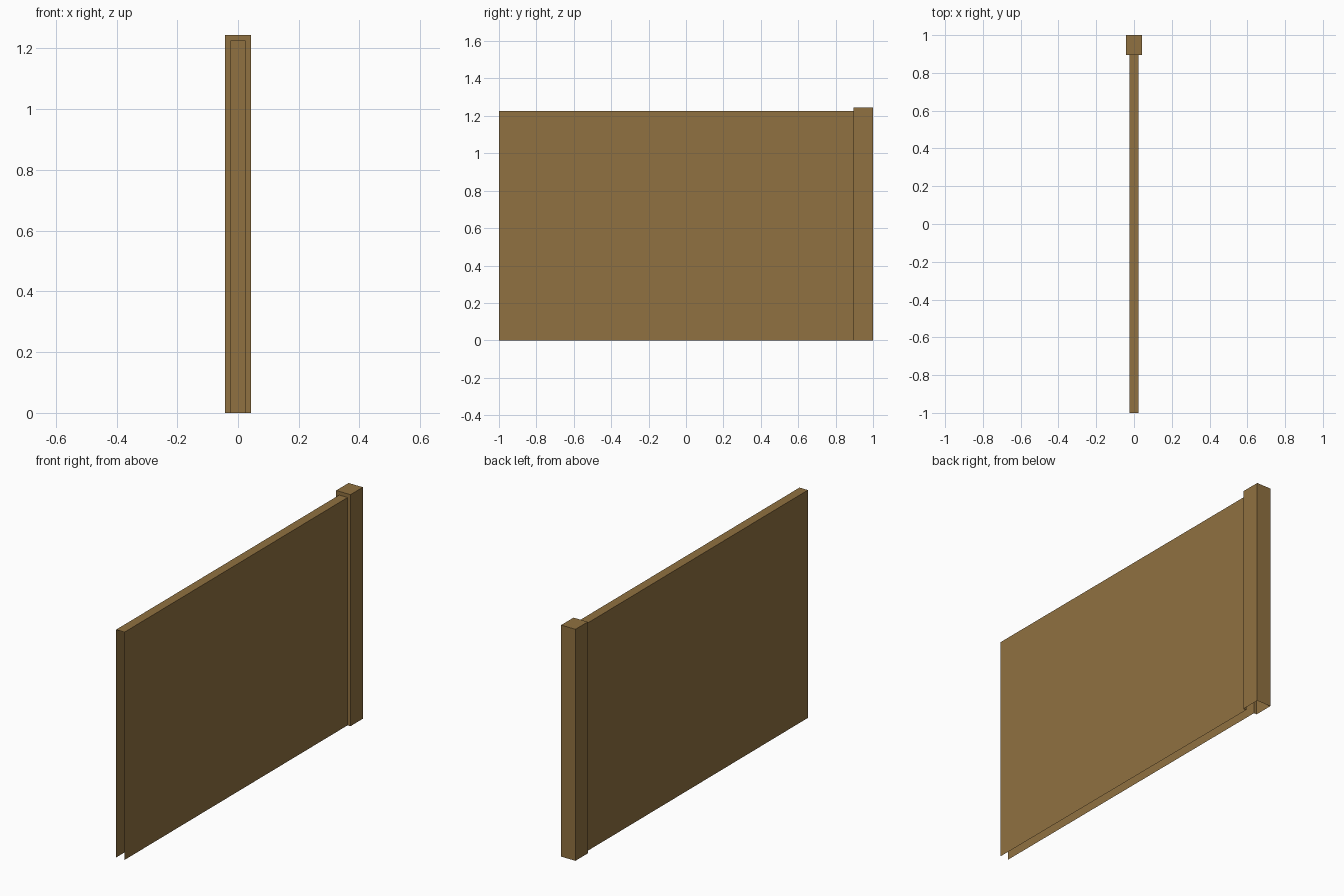
import bpy
import bmesh

if "Cube" in bpy.data.objects:
    bpy.data.objects.remove(bpy.data.objects["Cube"])

PANEL_HALF, PANEL_TOP = 0.025, 1.225
POST_HALF, POST_TOP = 0.0425, 1.245
FRONT, JOINT, BACK = -1.0, 0.895, 1.0

wood = bpy.data.materials.new("brown wood")
wood.diffuse_color = (0.28, 0.166, 0.052, 1.0)
wood.use_nodes = True
wood.node_tree.nodes["Principled BSDF"].inputs["Base Color"].default_value = wood.diffuse_color


def arch(h, top):
    """Outline of an upside-down U, open at the ground."""
    return [(-h, 0.0), (-h, top), (h, top), (h, 0.0)]


def shell(name, h, top, y0, y1, cap_back=False, hole=None):
    """Open-bottomed shell swept along y, with optional end walls."""
    bm = bmesh.new()

    def ring(outline, y):
        return [bm.verts.new((x, y, z)) for x, z in outline]

    def bridge(a, b):
        for i in range(3):
            bm.faces.new((a[i], b[i], b[i + 1], a[i + 1]))

    front = ring(arch(h, top), y0)
    back = ring(arch(h, top), y1)
    bridge(front, back)
    if cap_back:
        bm.faces.new((back[0], back[3], back[2], back[1]))
    if hole:
        bridge(ring(arch(*hole), y0), front)
    bmesh.ops.remove_doubles(bm, verts=bm.verts, dist=1e-5)
    bm.normal_update()
    # turn every face outward from the core of the shell
    for f in bm.faces:
        c = f.calc_center_median()
        n = f.normal
        if abs(n.y) > 0.5:
            out = n.y * (c.y - (y0 + y1) / 2)
        else:
            out = n.x * c.x + max(n.z, -1) * (1 if abs(n.z) > 0.5 else 0)
        if out < 0:
            f.normal_flip()
    mesh = bpy.data.meshes.new(name)
    bm.to_mesh(mesh)
    bm.free()
    mesh.materials.append(wood)
    obj = bpy.data.objects.new(name, mesh)
    bpy.context.collection.objects.link(obj)
    return obj


# long thin panel, open at the free end and at the ground
shell("fence_panel", PANEL_HALF, PANEL_TOP, FRONT, JOINT)

# end post, with its front wall fitted round the panel
shell("end_post", POST_HALF, POST_TOP, JOINT, BACK,
      cap_back=True, hole=(PANEL_HALF, PANEL_TOP))
